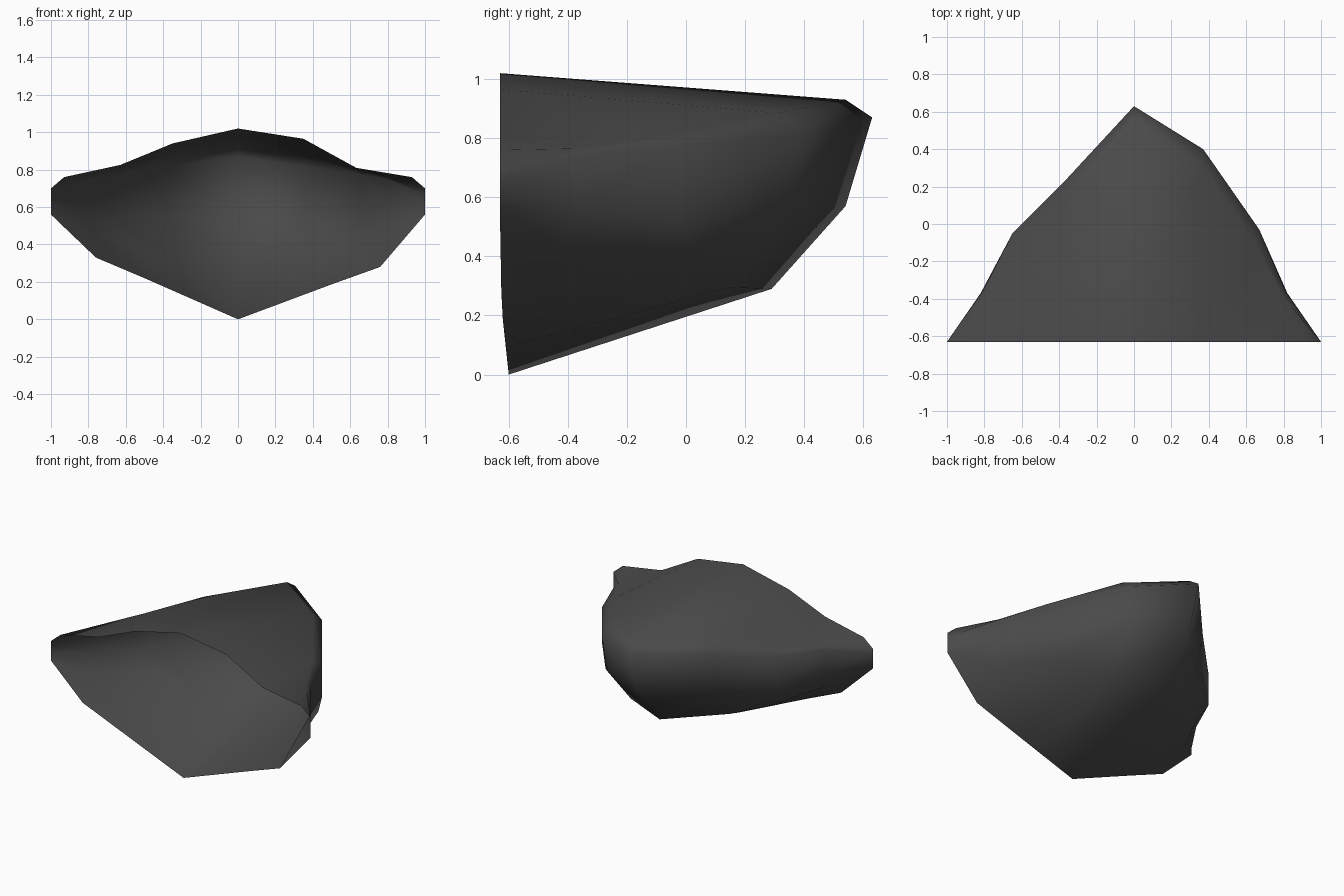
import bpy
import bmesh

cube = bpy.data.objects.get("Cube")
if cube:
    bpy.data.objects.remove(cube, do_unlink=True)

# One dark grey material
grey = bpy.data.materials.new("dark_grey")
grey.use_nodes = True
colour = (0.068, 0.068, 0.068, 1)
grey.diffuse_color = colour
grey.node_tree.nodes["Principled BSDF"].inputs["Base Color"].default_value = colour

FRONT = -0.63

# Centre rib: (x, y, z) from top rim, over the back, to the keel
centre = [(0, FRONT, 1.02), (0, 0.54, 0.93), (0, 0.63, 0.87),
          (0, 0.54, 0.57), (0, 0.29, 0.29), (0, -0.60, 0)]


def side_ribs(sign, inner_y, inner_rim, mid_x, mid_y, mid_rim, mid_low, keel_z):
    """Ribs from the centre out to one tip; the two sides differ slightly."""
    ribs = [
        [(.35, FRONT, inner_rim), (.36, inner_y - .09, .885), (.37, inner_y, .815),
         (.36, inner_y - .05, .55), (.32, inner_y - .25, .295), (.25, -.61, keel_z / 3)],
        [(.63, FRONT, mid_rim), (mid_x - .02, mid_y - .08, .80), (mid_x, mid_y, .77),
         (mid_x, mid_y, .53), mid_low, (.50, -.62, keel_z * 2 / 3)],
        [(.93, FRONT, .76), (.79, -.38, .765), (.81, -.36, .745),
         (.82, -.37, .58), (.77, -.42, .45), (.76, -.625, keel_z)],
        [(1, FRONT, .70), (1, FRONT, .70), (1, FRONT, .67),
         (1, FRONT, .61), (1, FRONT, .56), (1, FRONT, .56)],
    ]
    return [[(sign * x, y, z) for x, y, z in rib] for rib in ribs]


left = side_ribs(1, 0.40, 0.965, 0.67, -0.03, 0.81, (0.60, 0.03, 0.385), 0.28)
right = side_ribs(-1, 0.23, 0.94, 0.65, -0.05, 0.825, (0.57, -0.08, 0.39), 0.33)
ribs = right[::-1] + [centre] + left

# Skin the ribs into a thin shell, open at the front
bm = bmesh.new()
rows = [[bm.verts.new(p) for p in rib] for rib in ribs]
for a, b in zip(rows, rows[1:]):
    for j in range(len(a) - 1):
        bm.faces.new((a[j], b[j], b[j + 1], a[j + 1]))
bmesh.ops.remove_doubles(bm, verts=bm.verts[:], dist=0.001)
for face in bm.faces:
    face.smooth = True

mesh = bpy.data.meshes.new("open_shell")
bm.to_mesh(mesh)
bm.free()
mesh.materials.append(grey)
shell = bpy.data.objects.new("open_shell", mesh)
bpy.context.scene.collection.objects.link(shell)
